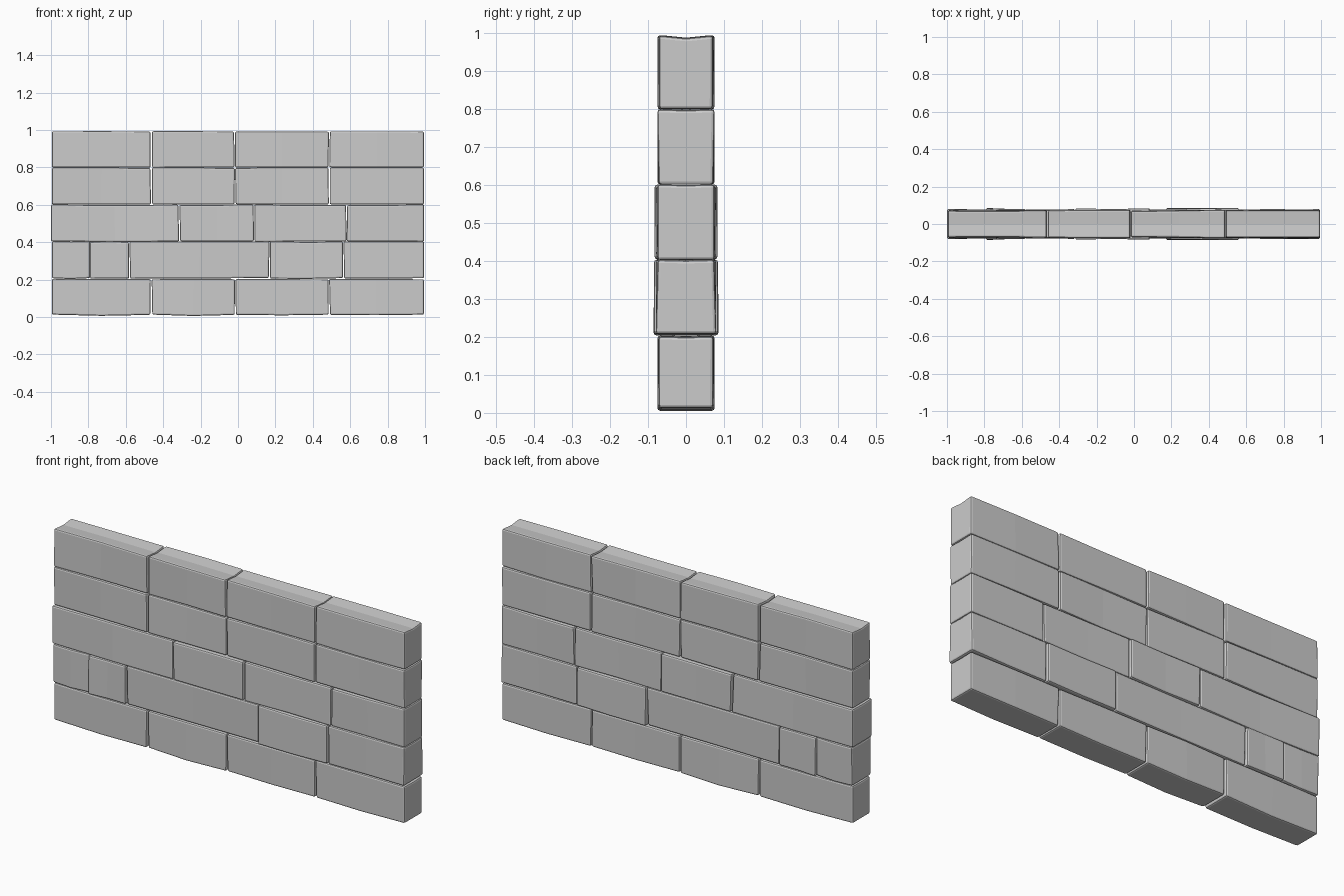
import bpy, bmesh, random

if "Cube" in bpy.data.objects:
    bpy.data.objects.remove(bpy.data.objects["Cube"])

random.seed(4)

# Courses: bottom z, top z, bricks as (left x, right x, half depth)
plain = [(-.995, -.466, .072), (-.46, -.019, .073), (-.014, .485, .073), (.489, .994, .073)]
courses = [
    (.011, .202, plain),
    (.206, .402, [(-.995, -.793, .077), (-.79, -.581, .083), (-.578, .166, .075),
                  (.17, .563, .083), (.567, .995, .077)]),
    (.403, .599, [(-1.0, -.317, .077), (-.311, .083, .083), (.087, .578, .076),
                  (.583, .995, .077)]),
    (.602, .797, plain),
    (.799, .989, plain),
]


def jitter(a):
    return random.uniform(-a, a)


def brick(name, x0, x1, half, z0, z1, bottom_bulge, top_dip):
    # Box with a middle loop each way, slightly warped, then chamfered
    bm = bmesh.new()
    bmesh.ops.create_cube(bm, size=2)
    for axis in ((1, 0, 0), (0, 1, 0)):
        bmesh.ops.bisect_plane(bm, geom=bm.verts[:] + bm.edges[:] + bm.faces[:],
                               plane_co=(0, 0, 0), plane_no=axis)
    skew = {(s, t): jitter(.003) for s in (-1, 0, 1) for t in (-1, 1)}
    lift = {(s, t): jitter(.002) for s in (-1, 0, 1) for t in (-1, 1)}
    swell = {(s, t): jitter(.003) for s in (-1, 0, 1) for t in (-1, 1)}
    for v in bm.verts:
        s, y, t = (round(c) for c in v.co)
        x = (x0 + x1) / 2 + s * (x1 - x0) / 2
        if abs(x) < .98:
            x += skew[s, t]
        z = (z1 if t > 0 else z0) + lift[s, t]
        if t < 0 and s == 0:
            z -= bottom_bulge
        if t > 0:
            z += top_dip * (.5 if y else -.5)
        v.co = (x, y * (half + swell[s, t]), z)
    bmesh.ops.recalc_face_normals(bm, faces=bm.faces[:])
    mesh = bpy.data.meshes.new(name)
    bm.to_mesh(mesh)
    bm.free()
    ob = bpy.data.objects.new(name, mesh)
    bpy.context.collection.objects.link(ob)
    mod = ob.modifiers.new("chamfer", 'BEVEL')
    mod.width = .008
    mod.segments = 2
    mod.limit_method = 'ANGLE'
    mod.angle_limit = .6


# Lay the wall course by course
for r, (z0, z1, bricks) in enumerate(courses):
    for i, (x0, x1, half) in enumerate(bricks):
        brick(f"brick_{r + 1}_{i + 1}", x0, x1, half, z0, z1,
              .006 if r == 0 and i < 2 else .001,
              .007 if r == 4 else .002)
